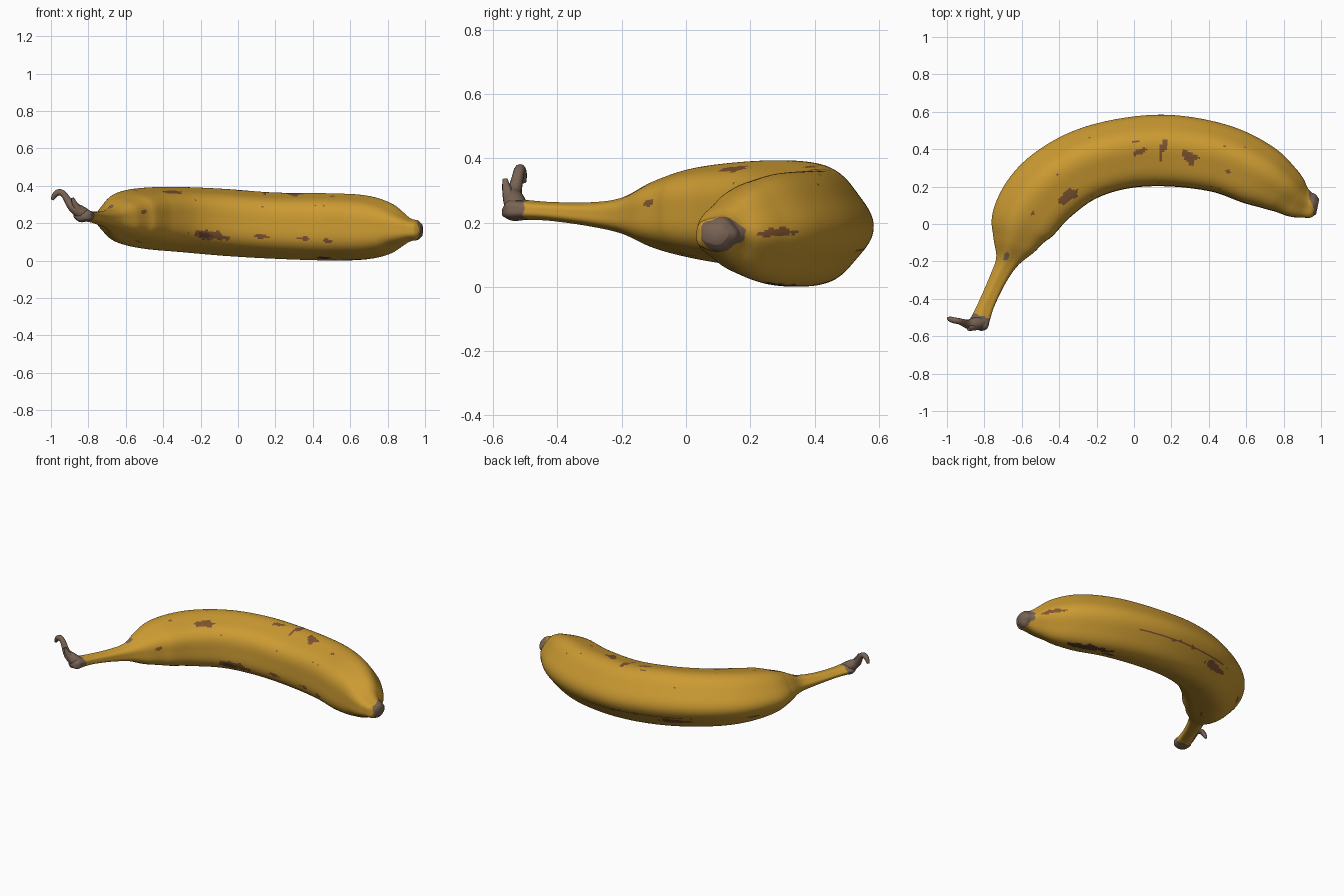
import bpy, bmesh, math, random
from mathutils import Vector, noise

if "Cube" in bpy.data.objects:
    bpy.data.objects.remove(bpy.data.objects["Cube"])

random.seed(4)

def mat(name, rgb):
    m = bpy.data.materials.new(name)
    m.diffuse_color = (*rgb, 1)
    m.use_nodes = True
    m.node_tree.nodes["Principled BSDF"].inputs["Base Color"].default_value = m.diffuse_color
    return m

YELLOW = mat("ripe_yellow", (0.60, 0.325, 0.032))
BROWN = mat("bruise_brown", (0.22, 0.09, 0.032))
DARK = mat("bruise_dark", (0.10, 0.045, 0.028))
GREY = mat("dry_grey_brown", (0.19, 0.125, 0.09))

# Stations from stem to tip: centre x, y, half width, lowest z, highest z
ST = [(-.842, -.562, .028, .215, .250), (-.832, -.538, .052, .205, .275),
      (-.815, -.495, .048, .208, .270), (-.785, -.42, .043, .205, .264),
      (-.73, -.30, .046, .188, .263), (-.68, -.20, .062, .165, .278),
      (-.64, -.10, .122, .120, .33), (-.59, .02, .175, .088, .37),
      (-.475, .175, .193, .062, .39), (-.29, .305, .19, .045, .393),
      (-.065, .375, .188, .025, .383), (.19, .392, .191, .010, .364),
      (.46, .350, .183, .001, .360), (.66, .265, .170, .005, .350),
      (.785, .190, .135, .030, .315), (.865, .130, .10, .075, .262),
      (.92, .105, .074, .103, .225), (.958, .097, .063, .110, .215),
      (.982, .092, .040, .13, .195)]
SUB, RING = 20, 128

def catmull(i, t):
    p = [Vector(ST[max(0, min(len(ST) - 1, i + k))]) for k in (-1, 0, 1, 2)]
    return 0.5 * (2 * p[1] + (p[2] - p[0]) * t + (2 * p[0] - 5 * p[1] + 4 * p[2] - p[3]) * t * t
                  + (3 * p[1] - p[0] - 3 * p[2] + p[3]) * t ** 3)

# Soft five-sided cross-section, scaled to fill a unit box
sec = []
for k in range(RING):
    a = math.tau * k / RING
    r = 1 + 0.04 * math.cos(5 * (a - math.radians(70)))
    sec.append((r * math.cos(a), r * math.sin(a)))

def unit(vals):
    lo, hi = min(vals), max(vals)
    return [2 * (v - lo) / (hi - lo) - 1 for v in vals]

sec = list(zip(unit([s[0] for s in sec]), unit([s[1] for s in sec])))

# Banana body lofted along the path
path = [catmull(i, j / SUB) for i in range(len(ST) - 1) for j in range(SUB)] + [Vector(ST[-1])]
bm = bmesh.new()
rings, length = [], [0.0]
for i, p in enumerate(path):
    a, b = path[max(0, i - 4)], path[min(len(path) - 1, i + 4)]
    t = Vector((b[0] - a[0], b[1] - a[1])).normalized()
    if i:
        length.append(length[-1] + math.hypot(p[0] - path[i - 1][0], p[1] - path[i - 1][1]))
    zc, zh = (p[3] + p[4]) / 2, (p[4] - p[3]) / 2
    rings.append([bm.verts.new((p[0] - t.y * n * p[2], p[1] + t.x * n * p[2], zc + z * zh))
                  for n, z in sec])
info = []      # face, centre, distance along, angle, girth radius
for i in range(len(rings) - 1):
    for k in range(RING):
        m = (k + 1) % RING
        f = bm.faces.new((rings[i][k], rings[i][m], rings[i + 1][m], rings[i + 1][k]))
        info.append((f, f.calc_center_median(), (length[i] + length[i + 1]) / 2,
                     math.tau * (k + .5) / RING, path[i][2]))
caps = [bm.faces.new(rings[0]), bm.faces.new(rings[-1])]

# Bruises: view, two coordinates seen in it, half length, half width, tilt, material slot
SPOTS = [("front", -.15, .13, .13, .026, 0, 1), ("front", -.17, .125, .05, .012, 0, 2),
         ("front", .13, .12, .04, .016, 0, 1), ("front", .34, .11, .04, .014, 0, 1),
         ("front", .47, .10, .035, .010, 0, 1), ("front", -.53, .09, .035, .008, 0, 1),
         ("front", -.49, .27, .018, .012, 0, 1), ("top", -.34, .14, .065, .030, 0, 1),
         ("top", .04, .38, .045, .014, -.3, 1), ("top", .16, .39, .06, .014, 1.75, 1),
         ("top", .29, .35, .055, .018, .9, 1), ("top", .33, .35, .03, .018, 0, 1),
         ("top", .02, .45, .02, .008, 0, 1), ("top", .51, .27, .012, .009, 0, 1),
         ("top", -.54, .05, .014, .01, 0, 1), ("top", -.69, -.19, .02, .015, 0, 3),
         ("right", .31, .18, .075, .013, 0, 1), ("below", .62, .31, .13, .028, 0, 2),
         ("below", .45, .30, .05, .022, 0, 2), ("back", -.25, .10, .09, .028, 0, 1),
         ("back", .05, .12, .32, .008, 0, 1), ("back", -.65, .14, .03, .014, 0, 1)]
for _ in range(10):
    SPOTS.append(("top", random.uniform(-.5, .7), random.uniform(.1, .5), .008, .006, 0, 1))
AXES = {"front": (0, 2, 1, -1), "back": (0, 2, 1, 1), "top": (0, 1, 2, 1),
        "below": (0, 1, 2, -1), "right": (1, 2, 0, 1)}

def locate(view, a, b):
    ia, ib, d, sign = AXES[view]
    near = [q for q in info if abs(q[1][ia] - a) < .012 and abs(q[1][ib] - b) < .012]
    return max(near, key=lambda q: sign * q[1][d]) if near else None

for view, a, b, hl, hw, tilt, slot in SPOTS:
    hit = locate(view, a, b)
    if not hit:
        continue
    c, s = math.cos(tilt), math.sin(tilt)
    for f, p, u, ang, w in info:
        du = u - hit[2]
        if abs(du) > hl * 2:
            continue
        dv = ((ang - hit[3] + math.pi) % math.tau - math.pi) * w
        e = ((du * c + dv * s) / hl) ** 2 + ((dv * c - du * s) / hw) ** 2
        if e < 1 + 1.3 * noise.noise(p * 28):
            f.material_index = slot

# Dried stem end and blossom tip
for f, p, u, ang, w in info:
    wob = .012 * noise.noise(p * 30)
    if p.y + .3 * (p.x + .82) < -.49 + wob or p.x + .25 * (p.y - .1) > .953 + wob:
        f.material_index = 3
for f in caps:
    f.material_index = 3
bmesh.ops.recalc_face_normals(bm, faces=bm.faces)
me = bpy.data.meshes.new("banana_body")
bm.to_mesh(me)
bm.free()
for m in (YELLOW, BROWN, DARK, GREY):
    me.materials.append(m)
body = bpy.data.objects.new("banana_body", me)
bpy.context.collection.objects.link(body)
me.shade_smooth()

# Withered strands curling off the stem
def strand(name, pts):
    cu = bpy.data.curves.new(name, "CURVE")
    cu.dimensions = "3D"
    cu.bevel_depth = 1.0
    cu.bevel_resolution = 3
    cu.use_fill_caps = True
    sp = cu.splines.new("NURBS")
    sp.points.add(len(pts) - 1)
    for q, (x, y, z, r) in zip(sp.points, pts):
        q.co, q.radius = (x, y, z, 1), r
    sp.order_u, sp.use_endpoint_u, sp.resolution_u = 4, True, 8
    cu.materials.append(GREY)
    bpy.context.collection.objects.link(bpy.data.objects.new(name, cu))

strand("stem_curl", [(-.815, -.525, .24, .036), (-.85, -.535, .265, .037), (-.88, -.54, .28, .028),
                     (-.905, -.53, .31, .020), (-.93, -.52, .36, .017), (-.965, -.515, .372, .017),
                     (-.985, -.508, .345, .015), (-.993, -.505, .325, .008)])
strand("stem_flap", [(-.835, -.535, .25, .03), (-.86, -.55, .275, .022),
                     (-.875, -.56, .305, .014), (-.885, -.563, .335, .008)])
